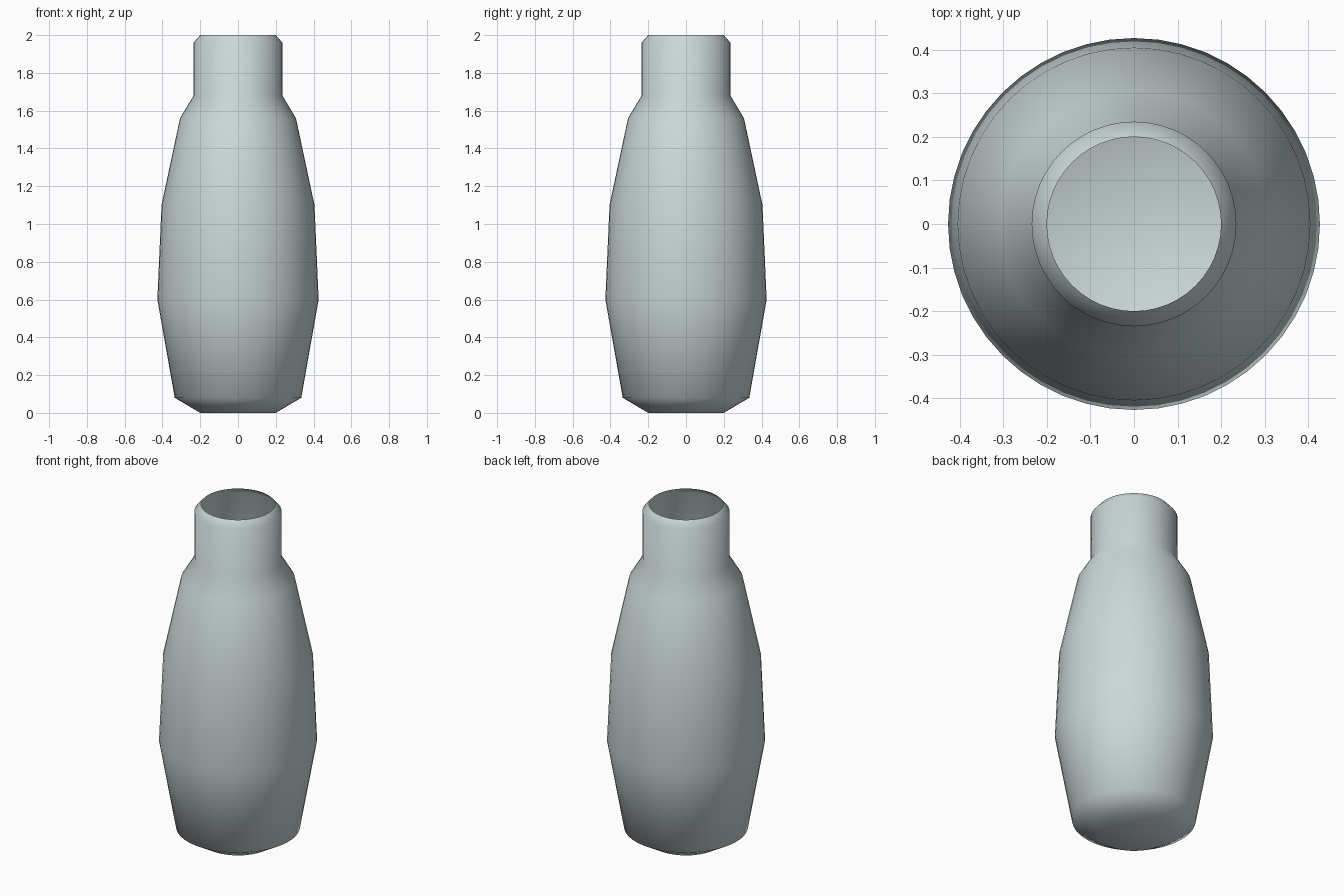
import bpy
import bmesh
import math

default = bpy.data.objects.get("Cube")
if default:
    bpy.data.objects.remove(default, do_unlink=True)

SEGMENTS = 48

# Outline from the middle of the floor up to the open rim: (radius, height)
PROFILE = [(0.2, 0), (0.335, 0.08), (0.427, 0.6), (0.405, 1.1),
           (0.307, 1.56), (0.235, 1.68), (0.235, 1.96), (0.2, 2)]


def make_material(name, colour):
    mat = bpy.data.materials.new(name)
    mat.use_nodes = True
    mat.diffuse_color = colour
    mat.node_tree.nodes["Principled BSDF"].inputs["Base Color"].default_value = colour
    return mat


# Bottle: one thin lathed shell with a flat floor and an open mouth
bm = bmesh.new()
rings = []
for radius, height in PROFILE:
    ring = []
    for i in range(SEGMENTS):
        angle = math.tau * i / SEGMENTS
        ring.append(bm.verts.new((radius * math.cos(angle), radius * math.sin(angle), height)))
    rings.append(ring)

for low, high in zip(rings, rings[1:]):
    for i in range(SEGMENTS):
        j = (i + 1) % SEGMENTS
        bm.faces.new((low[i], low[j], high[j], high[i]))
bm.faces.new(reversed(rings[0]))

for face in bm.faces:
    face.smooth = True

mesh = bpy.data.meshes.new("bottle")
bm.to_mesh(mesh)
bm.free()
mesh.materials.append(make_material("pale grey blue", (0.6, 0.68, 0.68, 1)))
bottle = bpy.data.objects.new("bottle", mesh)
bpy.context.collection.objects.link(bottle)
